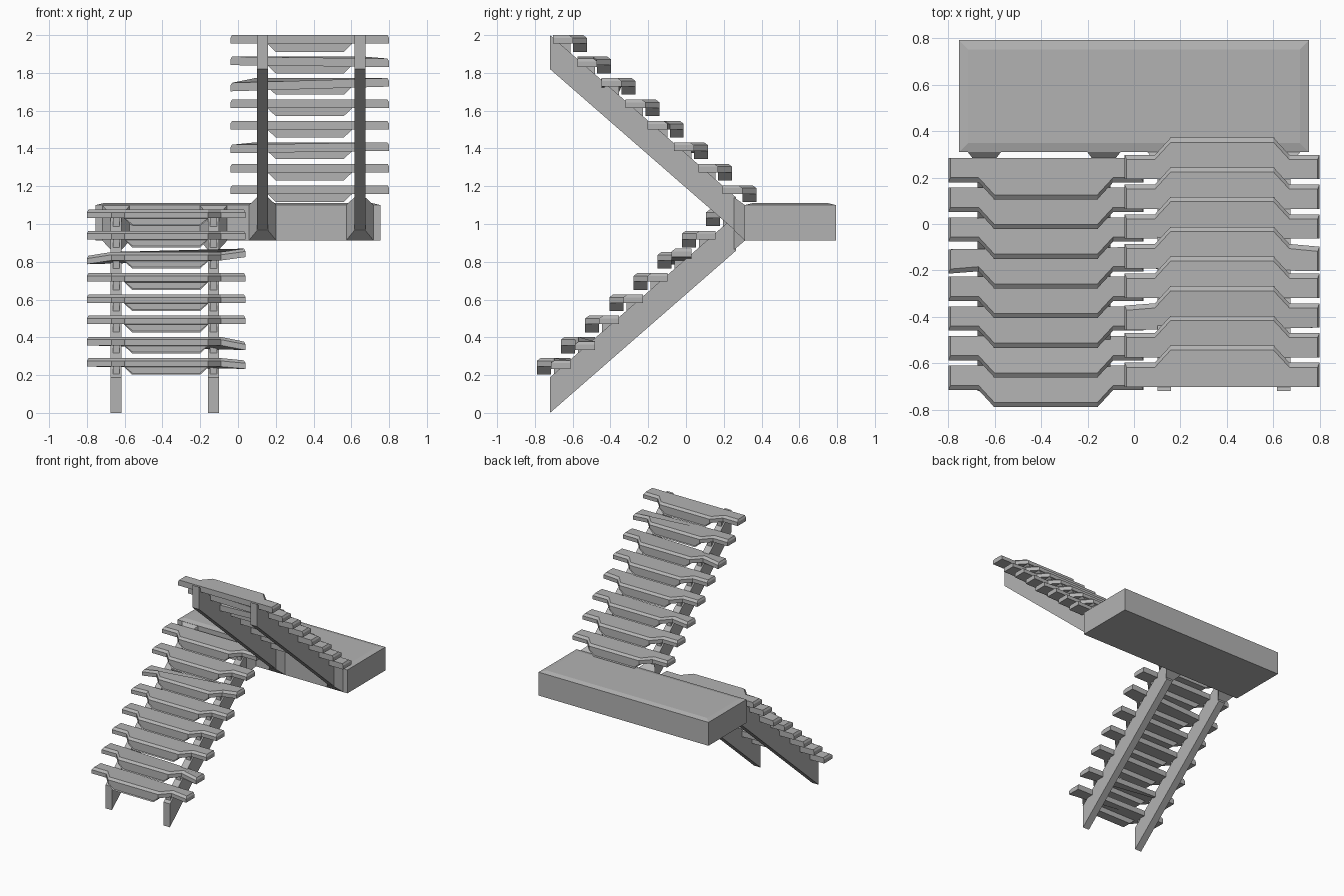
import bpy
import bmesh

cube = bpy.data.objects.get("Cube")
if cube:
    bpy.data.objects.remove(cube, do_unlink=True)

concrete = bpy.data.materials.new("concrete_grey")
concrete.use_nodes = True
GREY = (0.45, 0.45, 0.45, 1)
concrete.diffuse_color = GREY
concrete.node_tree.nodes["Principled BSDF"].inputs["Base Color"].default_value = GREY


def finish(bm, name):
    bmesh.ops.recalc_face_normals(bm, faces=bm.faces)
    mesh = bpy.data.meshes.new(name)
    bm.to_mesh(mesh)
    bm.free()
    mesh.materials.append(concrete)
    obj = bpy.data.objects.new(name, mesh)
    bpy.context.collection.objects.link(obj)
    return obj


def loft(bm, rings):
    """Join point rings into a closed solid and return its side faces."""
    loops = [[bm.verts.new(p) for p in ring] for ring in rings]
    n = len(loops[0])
    sides = []
    for a, b in zip(loops, loops[1:]):
        for i in range(n):
            j = (i + 1) % n
            sides.append(bm.faces.new((a[i], a[j], b[j], b[i])))
    bm.faces.new(loops[0][::-1])
    bm.faces.new(loops[-1])
    return sides


def rect(x0, x1, y0, y1, z):
    return [(x0, y0, z), (x1, y0, z), (x1, y1, z), (x0, y1, z)]


HALF, WING, NOSE = 0.42, 0.29, 0.222
BULGE, BACK = -0.074, 0.105
RUN, RISE = 0.128, 0.1135


def tread(name, cx, y, z, turn, bends):
    """Step plate with a protruding nose and a beam below; turn is 1 or -1."""
    bm = bmesh.new()
    half = [(NOSE, BULGE), (WING, 0), (HALF, 0), (HALF, BACK)]
    outline = [(-px, py) for px, py in reversed(half)] + half
    top = []
    for px, py in outline:
        inset = 0 if py == BACK else 0.02
        top.append((px * (0.98 if abs(px) == HALF else 1), py + inset, 0.045))
    loft(bm, [[(*p, 0) for p in outline], [(*p, 0.03) for p in outline], top])

    # Nose beam with sloping ends and a shallow front recess
    sides = loft(bm, [rect(-0.18, 0.18, BULGE, 0, -0.043),
                      rect(-0.225, 0.225, BULGE, 0, 0)])
    bm.normal_update()
    bmesh.ops.recalc_face_normals(bm, faces=bm.faces)
    bmesh.ops.inset_individual(bm, faces=[sides[0]], thickness=0.008, depth=-0.006)

    # Chipped or sagging wing ends, then place the step
    for v in bm.verts:
        wx = v.co.x * turn
        for side, dy, dz in bends:
            if wx * side > 0.35:
                v.co.y += dy * turn
                v.co.z += dz
        v.co = (cx + v.co.x * turn, y + v.co.y * turn, z + v.co.z)
    return finish(bm, name)


def side_prism(bm, profile, x, width):
    """Extrude a y-z profile across x."""
    loft(bm, [[(x + s * width / 2, py, pz) for py, pz in profile] for s in (-1, 1)])


SLOPE = 0.872
END = 0.265


def stringer(name, x, up):
    """Sloped beam, tread seats and the flared bracket that meets the landing."""
    bm = bmesh.new()
    run = END + 0.72
    low, high = (0, SLOPE * run) if up else (1.82, 1.82 - SLOPE * run)
    deep = 0.188 if up else 0.18
    side_prism(bm, [(-0.72, low), (END, high), (END, high + deep), (-0.72, low + deep)], x, 0.058)
    for i in range(8):
        if up:
            y, z, d = -0.70 + RUN * i, 0.245 + RISE * 0.99 * i, 1
        else:
            y, z, d = 0.285 - RUN * i, 1.16 + RISE * i, -1
        if abs(y) < 0.72 and y < END:
            side_prism(bm, [(y, z), (y + d * 0.09, z), (y + d * 0.09, z - 0.02), (y, z - 0.055)], x, 0.036)
    a, b = high + 0.005, high + deep
    near = [(x - 0.029, END - 0.01, a), (x + 0.029, END - 0.01, a),
            (x + 0.029, END - 0.01, b), (x - 0.029, END - 0.01, b)]
    low_z, top_z = 0.912, 1.1
    far = [(x - 0.073, 0.312, low_z), (x + 0.073, 0.312, low_z),
           (x + 0.073, 0.312, top_z), (x - 0.073, 0.312, top_z)]
    loft(bm, [near, far])
    return finish(bm, name)


# Landing with a slightly raised, chamfered top
bm = bmesh.new()
loft(bm, [rect(-0.755, 0.755, 0.31, 0.793, 0.912),
          rect(-0.755, 0.755, 0.31, 0.793, 1.1),
          rect(-0.715, 0.715, 0.35, 0.753, 1.11)])
finish(bm, "landing")

# Stringers of both flights
for label, x in (("outer", 0.645), ("inner", 0.13)):
    stringer("lower_stringer_" + label, -x, True)
    stringer("upper_stringer_" + label, x, False)

# Treads, with worn wing ends as (side, y shift, z shift)
lower_wear = {0: [(1, 0, -0.012)], 1: [(1, 0, -0.025)],
              4: [(-1, -0.01, 0)], 5: [(-1, 0, -0.02), (1, 0, 0.018)]}
upper_wear = {2: [(-1, 0, -0.012)], 3: [(1, -0.012, 0)],
              5: [(-1, -0.01, -0.025)], 6: [(1, 0, -0.01)]}
for i in range(8):
    tread(f"lower_tread_{i + 1}", -0.38, -0.716 + RUN * i, 0.245 + RISE * 0.99 * i,
          1, lower_wear.get(i, []))
    tread(f"upper_tread_{i + 1}", 0.38, 0.298 - RUN * i, 1.16 + RISE * i,
          -1, upper_wear.get(i, []))
